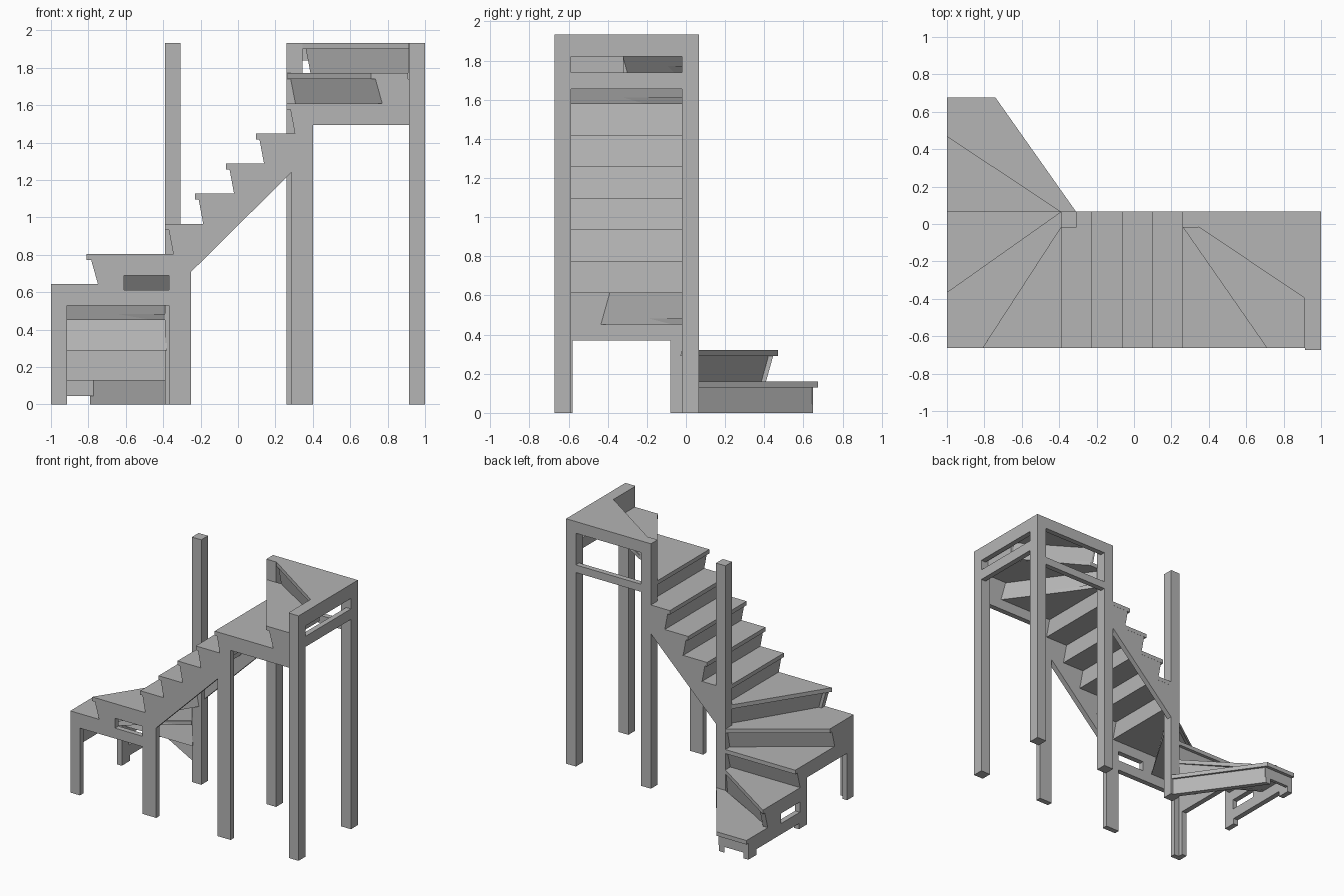
import bpy, bmesh
from mathutils import Vector

cube = bpy.data.objects.get("Cube")
if cube:
    bpy.data.objects.remove(cube, do_unlink=True)

RISE = 0.161      # height of one step
TREAD = 0.032     # tread thickness
BOARD = 0.042     # string board thickness
FRONT, BACK = -0.662, 0.066

grey = bpy.data.materials.new("warm_grey")
grey.use_nodes = True
grey.diffuse_color = (0.46, 0.46, 0.46, 1)
bsdf = next(n for n in grey.node_tree.nodes if n.type == 'BSDF_PRINCIPLED')
bsdf.inputs["Base Color"].default_value = (0.46, 0.46, 0.46, 1)


def loft(name, ring_a, ring_b):
    """Solid between two matching rings of 3D points."""
    bm = bmesh.new()
    va = [bm.verts.new(p) for p in ring_a]
    vb = [bm.verts.new(p) for p in ring_b]
    bm.faces.new(va)
    bm.faces.new(vb[::-1])
    for i in range(len(va)):
        j = (i + 1) % len(va)
        bm.faces.new((va[i], vb[i], vb[j], va[j]))
    bmesh.ops.recalc_face_normals(bm, faces=bm.faces[:])
    mesh = bpy.data.meshes.new(name)
    bm.to_mesh(mesh)
    bm.free()
    mesh.materials.append(grey)
    obj = bpy.data.objects.new(name, mesh)
    bpy.context.collection.objects.link(obj)
    return obj


def prism(name, pts, axis, lo, hi):
    """Extrude a 2D profile along one axis."""
    place = {'x': lambda p, d: (d, p[0], p[1]),
             'y': lambda p, d: (p[0], d, p[1]),
             'z': lambda p, d: (p[0], p[1], d)}[axis]
    return loft(name, [place(p, lo) for p in pts], [place(p, hi) for p in pts])


def box(name, x0, x1, y0, y1, z0, z1):
    return prism(name, [(x0, y0), (x1, y0), (x1, y1), (x0, y1)], 'z', z0, z1)


def cut(obj, cutter):
    cutter.hide_render = True
    mod = obj.modifiers.new("slot", 'BOOLEAN')
    mod.operation = 'DIFFERENCE'
    mod.solver = 'EXACT'
    mod.object = cutter
    bpy.context.view_layer.objects.active = obj
    bpy.ops.object.modifier_apply(modifier=mod.name)
    bpy.data.objects.remove(cutter, do_unlink=True)


def under(n):
    """Height of the underside of tread n."""
    return RISE * n - TREAD


def tooth(nose, n, direction=1, winder=False):
    """Leaning riser edge of a string, listed from top to bottom."""
    s0, s1 = (0.025, 0.07) if winder else (0.02, 0.05)
    return [(nose + direction * s0, under(n)), (nose + direction * s1, under(n - 1))]


# Treads, as plan outlines
X = [-0.39, -0.23, -0.065, 0.095, 0.26]   # nosings of the straight flight
treads = {
    1: [(-1, 0.675), (-0.74, 0.675), (-0.31, BACK), (-0.39, BACK), (-1, 0.40)],
    2: [(-1, 0.47), (-0.39, BACK), (-0.39, 0), (-1, -0.01)],
    3: [(-1, BACK), (-0.39, BACK), (-0.39, -0.02), (-1, -0.44)],
    4: [(-1, -0.365), (-0.39, BACK), (-0.34, -0.015), (-0.74, FRONT), (-1, FRONT)],
    5: [(-0.81, FRONT), (-0.39, -0.015), (-0.34, -0.015), (-0.34, FRONT)],
    10: [(0.26, FRONT), (0.26, BACK), (0.34, BACK), (0.34, -0.015), (0.78, FRONT)],
    11: [(0.26, -0.015), (0.71, FRONT), (0.91, FRONT), (0.91, -0.33), (0.42, -0.015)],
    12: [(0.26, BACK), (0.26, -0.015), (0.345, -0.015), (0.91, -0.395),
         (0.91, FRONT), (1, FRONT), (1, BACK)],
}
for i in range(4):
    x0, x1 = X[i], X[i + 1] + 0.05
    treads[6 + i] = [(x0, FRONT), (x1, FRONT), (x1, BACK), (x0, BACK)]
for n, pts in treads.items():
    prism(f"tread_{n}", pts, 'z', under(n), RISE * n)


# Risers, leaning forward under each nosing
def riser(n, inner, outer, d_in, d_out, shifts, bottom=None):
    thick = 0.025
    a, b = Vector(inner), Vector(outer)
    di, do = Vector(d_in), Vector(d_out)
    s0, s1 = shifts
    z0 = under(n - 1) if bottom is None else bottom

    def ring(s, z):
        pts = [a + di * s, b + do * s, b + do * (s + thick), a + di * (s + thick)]
        return [(p.x, p.y, z) for p in pts]
    loft(f"riser_{n}", ring(s1, z0), ring(s0, under(n)))


WIND, FLAT = (0.025, 0.07), (0.02, 0.05)
ym, xp = (0, -1), (1, 0)
riser(1, (-0.74, 0.675), (-0.998, 0.675), ym, ym, (0.025, 0.025), 0.045)
riser(2, (-0.39, BACK), (-0.998, 0.47), (0, -0.4), ym, WIND)
riser(3, (-0.38, BACK), (-0.998, BACK), ym, ym, WIND)
riser(4, (-0.38, BACK), (-0.998, -0.365), (0, -0.8), ym, WIND)
riser(5, (-0.39, -0.01), (-0.81, -0.66), (0.7, 0), xp, WIND)
for i, x in enumerate(X):
    riser(6 + i, (x, BACK - 0.002), (x, FRONT + 0.002), xp, xp, FLAT)
riser(11, (0.26, -0.012), (0.71, -0.66), (0.7, 0), xp, WIND)
riser(12, (0.345, -0.015), (0.91, -0.395), (0.7, 0), (0, 1), WIND)

# Front string with its three legs
flight_teeth = []
for n in range(10, 5, -1):
    flight_teeth += tooth(X[n - 6], n)
profile = [(-1, 0), (-0.915, 0), (-0.915, 0.53), (-0.37, 0.53), (-0.37, 0),
           (-0.25, 0), (-0.25, 0.71), (0.285, 1.24), (0.285, 0), (0.40, 0),
           (0.40, 1.495), (0.92, 1.495), (0.92, under(11))]
profile += tooth(0.71, 11, winder=True) + flight_teeth
profile += tooth(-0.81, 5, winder=True) + [(-1, under(4))]
front_string = prism("front_string", profile, 'y', FRONT, FRONT + BOARD)
cut(front_string, box("slot_cutter", -0.61, -0.37, -0.8, -0.5, 0.612, 0.69))

# Side string of the lower winders
profile = [(FRONT, 0), (-0.58, 0), (-0.58, 0.37), (-0.08, 0.37), (-0.08, 0),
           (0.02, 0), (0.02, 0.045), (0.55, 0.045), (0.55, 0), (0.65, 0),
           (0.65, under(1))]
for n, nose in ((2, 0.47), (3, BACK), (4, -0.365)):
    profile += tooth(nose, n, -1, True)[::-1]
profile.append((FRONT, under(4)))
side_string = prism("lower_side_string", profile, 'x', -1, -1 + BOARD)
cut(side_string, box("slot_cutter", -1.2, -0.8, 0.01, 0.245, 0.13, 0.21))

# Back string of the straight flight, and the short slanted string at the foot
prism("back_string", [(-0.33, 0.64), (0.32, 1.28), (0.32, under(10))] + flight_teeth
      + [(-0.35, under(5))], 'y', BACK - BOARD, BACK - 0.001)
prism("foot_string", [(-0.745, 0.65), (-0.79, 0.65), (-0.37, BACK - 0.01),
                      (-0.32, BACK - 0.01)], 'z', 0, under(1))

# Posts
TOP = RISE * 12
box("newel_post", -0.39, -0.308, -0.018, BACK, 0, TOP)
box("back_inner_post", 0.26, 0.345, -0.018, BACK, 0, TOP)
box("back_corner_post", 0.915, 1, -0.02, BACK, 0, TOP)
box("front_corner_post", 0.915, 1, -0.673, -0.588, 0, TOP)

# Rails round the upper landing
for name, z0, z1 in (("upper", 1.82, 1.90), ("lower", 1.655, 1.738)):
    box(f"{name}_side_rail", 1 - BOARD, 1, -0.59, -0.018, z0, z1)
for name, z0, z1 in (("upper", 1.84, 1.90), ("lower", 1.53, 1.59)):
    box(f"{name}_back_rail", 0.34, 0.92, BACK - BOARD, BACK, z0, z1)
box("landing_cheek", 0.91, 0.935, -0.60, -0.32, under(11), under(12))
